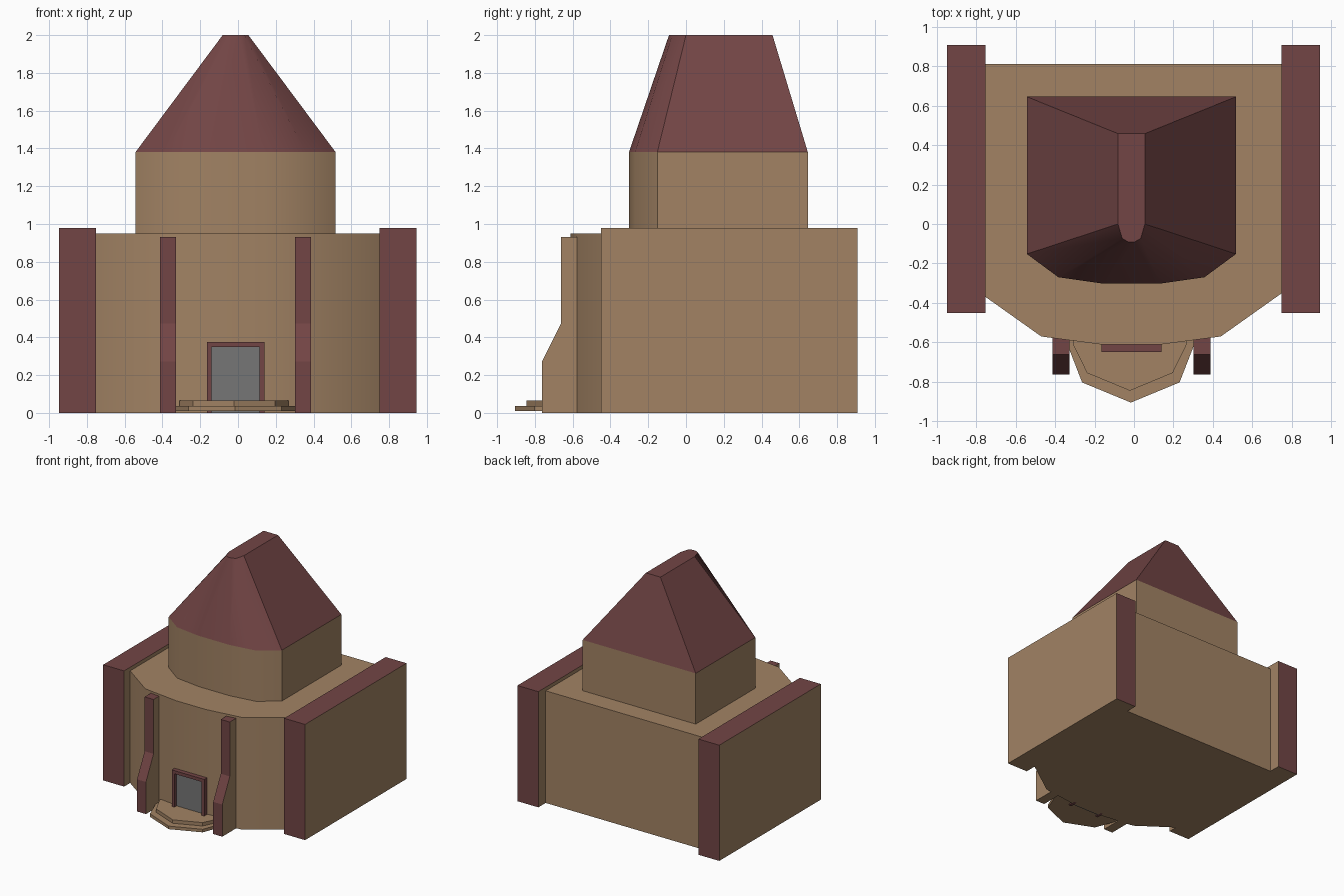
import bpy, bmesh, math
from mathutils import Vector

if "Cube" in bpy.data.objects:
    bpy.data.objects.remove(bpy.data.objects["Cube"])


def material(name, rgb):
    m = bpy.data.materials.new(name)
    m.diffuse_color = (*rgb, 1)
    m.use_nodes = True
    m.node_tree.nodes["Principled BSDF"].inputs["Base Color"].default_value = m.diffuse_color
    return m


TAN = material("tan stone", (0.36, 0.226, 0.127))
RED = material("dark red trim", (0.168, 0.059, 0.059))
GREY = material("grey door", (0.18, 0.18, 0.18))


def loft(name, bottom, top, mats, bottom_cap=True, top_cap=True, rule=None, smooth=False):
    """Join two equal rings of 3D points; rule(normal) picks the material index."""
    bm = bmesh.new()
    a = [bm.verts.new(p) for p in bottom]
    b = [bm.verts.new(p) for p in top]
    n = len(a)
    for i in range(n):
        j = (i + 1) % n
        bm.faces.new((a[i], a[j], b[j], b[i]))
    if bottom_cap:
        bm.faces.new(a[::-1])
    if top_cap:
        bm.faces.new(b)
    bmesh.ops.recalc_face_normals(bm, faces=bm.faces[:])
    bm.normal_update()
    if rule:
        for f in bm.faces:
            f.material_index = rule(f.normal)
    me = bpy.data.meshes.new(name)
    bm.to_mesh(me)
    bm.free()
    for m in mats:
        me.materials.append(m)
    ob = bpy.data.objects.new(name, me)
    bpy.context.collection.objects.link(ob)
    if smooth:
        bpy.ops.object.select_all(action='DESELECT')
        ob.select_set(True)
        bpy.context.view_layer.objects.active = ob
        bpy.ops.object.shade_smooth_by_angle(angle=math.radians(35))
    return ob


def at(pts, z):
    return [(x, y, z) for x, y in pts]


def prism(name, pts, z0, z1, mats, **kw):
    return loft(name, at(pts, z0), at(pts, z1), mats, **kw)


def box(name, x0, x1, y0, y1, z0, z1, mats, **kw):
    return prism(name, [(x0, y0), (x1, y0), (x1, y1), (x0, y1)], z0, z1, mats, **kw)


def plan(cx, back, half):
    """Mirror a half outline (x offset, y) about x = cx, with a flat back."""
    right = [(cx + x, y) for x, y in half]
    left = [(cx - x, y) for x, y in half[::-1]]
    w = half[-1][0]
    return right + [(cx + w, back), (cx - w, back)] + left


CX = -0.013

# Main hall with faceted curved front
prism("main_hall", plan(CX - 0.002, 0.81, [(0.14, -0.612), (0.455, -0.57), (0.765, -0.35)]),
      0, 0.95, [TAN], smooth=True)

# Upper tier and roof
tier = plan(CX, 0.645, [(0.145, -0.302), (0.37, -0.27), (0.53, -0.152)])
ridge = plan(CX, 0.458, [(0.018, -0.09), (0.047, -0.073), (0.068, 0.0)])
prism("upper_tier", tier, 0.95, 1.38, [TAN], bottom_cap=False, top_cap=False, smooth=True)
loft("roof", at(tier, 1.38), at(ridge, 2.0), [RED], bottom_cap=False, smooth=True)


# Trim rule: side faces and undersides are stone, ends and tops are red
def trim(n):
    return 0 if abs(n.x) > 0.7 or n.z < -0.7 else 1


# Side walls
for name, x0, x1 in (("left_wall", -0.948, -0.752), ("right_wall", 0.748, 0.944)):
    box(name, x0, x1, -0.45, 0.908, 0, 0.98, [TAN, RED], rule=trim)

# Buttresses with stepped profile
profile = [(-0.55, 0), (-0.763, 0), (-0.763, 0.272), (-0.662, 0.472), (-0.662, 0.932), (-0.55, 0.932)]
for name, x0, x1 in (("left_buttress", -0.412, -0.328), ("right_buttress", 0.302, 0.387)):
    loft(name, [(x0, y, z) for y, z in profile], [(x1, y, z) for y, z in profile],
         [TAN, RED], rule=trim)

# Entrance steps
prism("lower_step", plan(-0.016, -0.56, [(0.0, -0.905), (0.247, -0.803), (0.318, -0.62)])[1:],
      0.01, 0.036, [TAN])
prism("upper_step", plan(-0.021, -0.56, [(0.0, -0.845), (0.217, -0.755), (0.288, -0.61)])[1:],
      0.036, 0.065, [TAN])

# Door frame and door panel
frame = [(-0.165, 0), (-0.165, 0.375), (0.139, 0.375), (0.139, 0),
         (0.113, 0), (0.113, 0.348), (-0.141, 0.348), (-0.141, 0)]
loft("door_frame", [(x, -0.58, z) for x, z in frame], [(x, -0.65, z) for x, z in frame], [RED])
box("door", -0.141, 0.113, -0.62, -0.612, 0.0, 0.348, [GREY])
